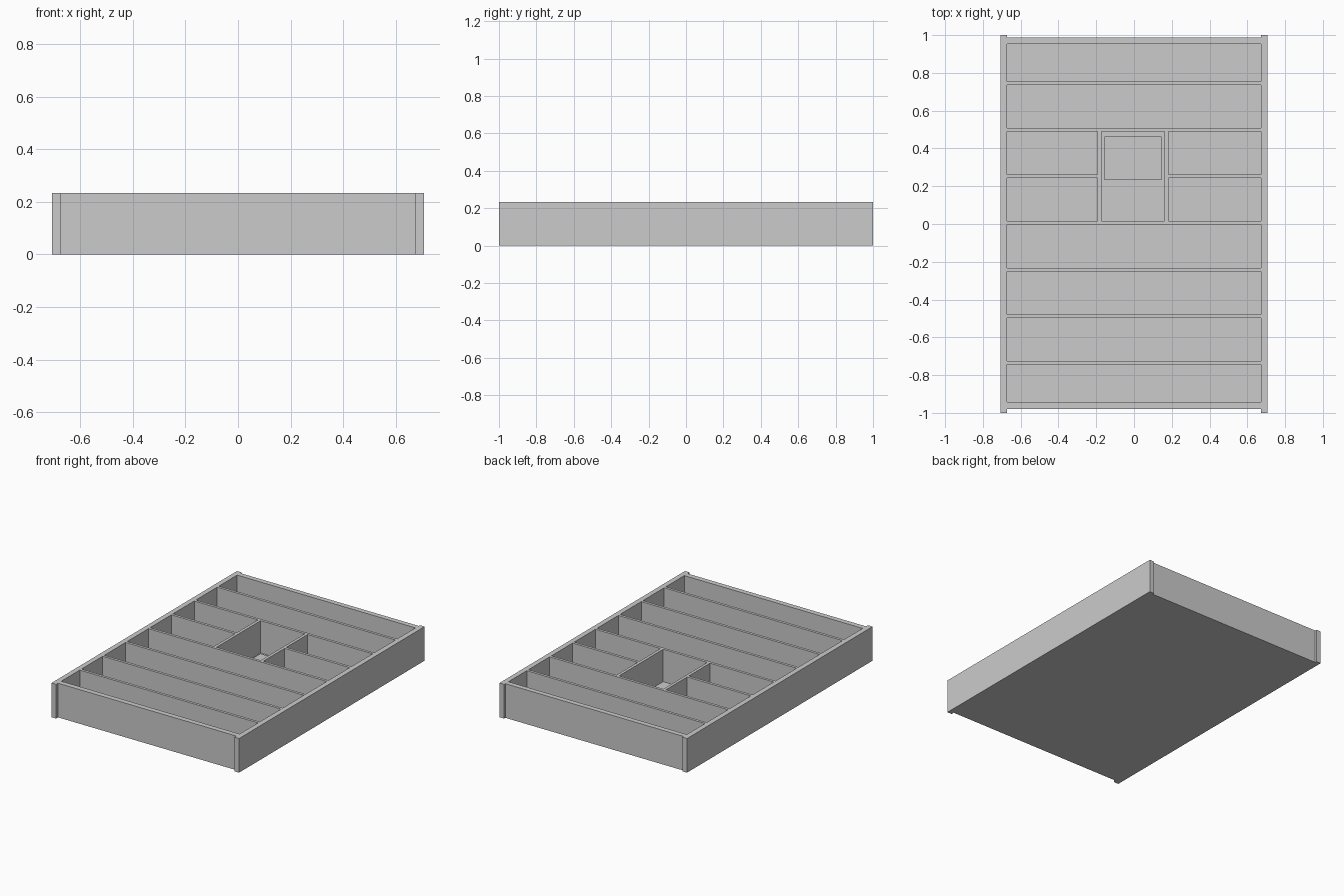
import bpy

if "Cube" in bpy.data.objects:
    bpy.data.objects.remove(bpy.data.objects["Cube"])

H = 0.233        # tray height
W = 0.708        # outer half width
IN = 0.673       # inner half width
FLOOR = 0.012    # floor thickness
T = 0.0185       # divider thickness


def box(name, x0, x1, y0, y1, z0, z1):
    bpy.ops.mesh.primitive_cube_add(
        size=1, location=((x0 + x1) / 2, (y0 + y1) / 2, (z0 + z1) / 2))
    ob = bpy.context.object
    ob.name = name
    ob.scale = (x1 - x0, y1 - y0, z1 - z0)
    bpy.ops.object.transform_apply(location=False, rotation=False, scale=True)
    return ob


def cross_divider(name, x0, x1, y):
    return box(name, x0, x1, y - T / 2, y + T / 2, FLOOR, H)


# Outer frame: long sides stand slightly proud of the end walls
box("left_side", -W, -IN, -1, 1, 0, H)
box("right_side", IN, W, -1, 1, 0, H)
box("front_wall", -IN, IN, -0.979, -0.943, 0, H)
box("back_wall", -IN, IN, 0.952, 0.987, 0, H)
box("floor", -IN, IN, -0.943, 0.952, 0, FLOOR)

# Full-width dividers at an even pitch (the slot at step 4 is split)
PITCH = 0.2468
ys = [-0.735 + PITCH * i for i in range(7)]
for i, y in enumerate(ys):
    if i != 4:
        cross_divider(f"cross_divider_{i}", -IN, IN, y)

# Central compartment walls and the short dividers beside it
y0, y1 = ys[3] + T / 2, ys[5] - T / 2
box("centre_wall_left", -0.192, -0.172, y0, y1, FLOOR, H)
box("centre_wall_right", 0.162, 0.182, y0, y1, FLOOR, H)
cross_divider("short_divider_left", -IN, -0.192, ys[4])
cross_divider("short_divider_right", 0.182, IN, ys[4])

# Thin plate lying in the central compartment
box("floor_plate", -0.156, 0.146, 0.233, 0.464, FLOOR, 0.022)
